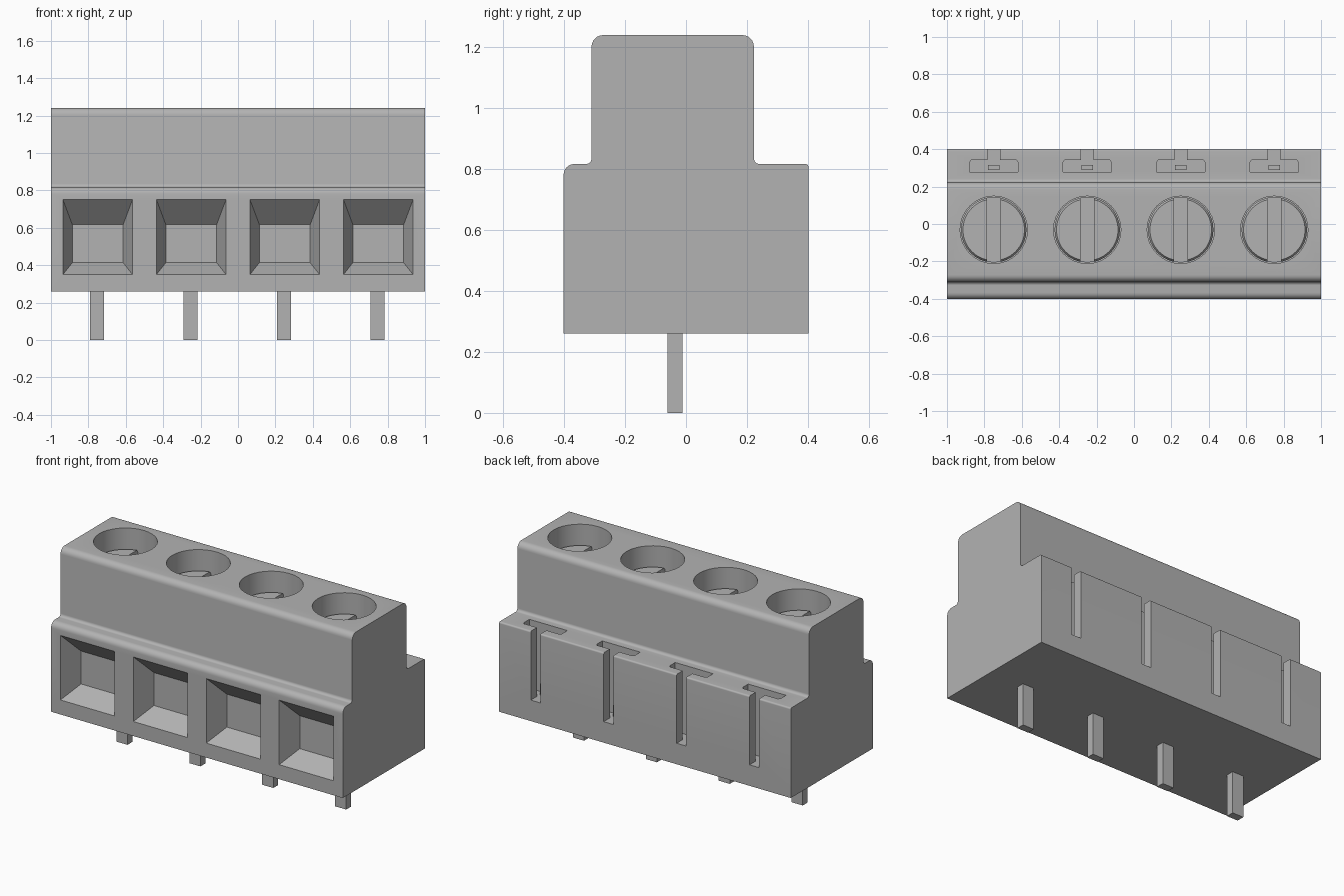
import bpy, bmesh, math

if "Cube" in bpy.data.objects:
    bpy.data.objects.remove(bpy.data.objects["Cube"], do_unlink=True)

grey = bpy.data.materials.new("plain_grey")
grey.use_nodes = True
colour = (0.45, 0.45, 0.45, 1)
grey.diffuse_color = colour
grey.node_tree.nodes["Principled BSDF"].inputs["Base Color"].default_value = colour

POLES = (-0.75, -0.25, 0.25, 0.75)


def loft(bm, rings):
    """Closed solid through rings with equal point counts."""
    loops = [[bm.verts.new(p) for p in ring] for ring in rings]
    n = len(loops[0])
    for a, b in zip(loops, loops[1:]):
        for i in range(n):
            bm.faces.new((a[i], a[(i + 1) % n], b[(i + 1) % n], b[i]))
    bm.faces.new(loops[0][::-1])
    bm.faces.new(loops[-1])


def finish(bm, name, smooth=True):
    bmesh.ops.recalc_face_normals(bm, faces=bm.faces[:])
    mesh = bpy.data.meshes.new(name)
    bm.to_mesh(mesh)
    bm.free()
    mesh.materials.append(grey)
    ob = bpy.data.objects.new(name, mesh)
    bpy.context.collection.objects.link(ob)
    if smooth:
        shade(ob)
    return ob


def shade(ob):
    bpy.ops.object.select_all(action='DESELECT')
    ob.select_set(True)
    bpy.context.view_layer.objects.active = ob
    bpy.ops.object.shade_smooth_by_angle(angle=math.radians(30))


def box(bm, x, y, z):
    loft(bm, [[(x[0], y[0], h), (x[1], y[0], h), (x[1], y[1], h), (x[0], y[1], h)] for h in z])


def circle(cx, cy, r, z, n=32):
    return [(cx + r * math.cos(2 * math.pi * i / n),
             cy + r * math.sin(2 * math.pi * i / n), z) for i in range(n)]


def rounded(corners, steps=6):
    """Outline whose corners (y, z, radius) are right angles with a fillet."""
    out = []
    for i, (y, z, r) in enumerate(corners):
        if r == 0:
            out.append((y, z))
            continue
        ends = []
        for q in (corners[i - 1], corners[(i + 1) % len(corners)]):
            d = math.hypot(q[0] - y, q[1] - z)
            ends.append(((q[0] - y) / d * r, (q[1] - z) / d * r))
        (ay, az), (by, bz) = ends
        for k in range(steps + 1):
            t = math.pi / 2 * k / steps
            u, v = 1 - math.sin(t), 1 - math.cos(t)
            out.append((y + ay * u + by * v, z + az * u + bz * v))
    return out


def cut(target, cutter):
    mod = target.modifiers.new("cut", 'BOOLEAN')
    mod.operation = 'DIFFERENCE'
    mod.solver = 'EXACT'
    mod.object = cutter
    bpy.ops.object.select_all(action='DESELECT')
    target.select_set(True)
    bpy.context.view_layer.objects.active = target
    bpy.ops.object.modifier_apply(modifier=mod.name)
    bpy.data.objects.remove(cutter, do_unlink=True)


# Housing: stepped, rounded side profile extruded along x
profile = rounded([(-0.402, 0.26, 0), (-0.402, 0.817, 0.036), (-0.31, 0.817, 0.018),
                   (-0.31, 1.24, 0.038), (0.223, 1.24, 0.038), (0.223, 0.817, 0.018),
                   (0.402, 0.817, 0.01), (0.402, 0.26, 0)])
bm = bmesh.new()
loft(bm, [[(x, y, z) for y, z in profile] for x in (-1, 1)])
housing = finish(bm, "housing", smooth=False)

# Openings cut into the housing
bm = bmesh.new()
for c in POLES:
    # tapered wire entry in the front
    def entry(y, t):
        x = 0.186 + (0.136 - 0.186) * t
        lo, hi = 0.35 + 0.063 * t, 0.75 - 0.133 * t
        return [(c - x, y, lo), (c + x, y, lo), (c + x, y, hi), (c - x, y, hi)]
    loft(bm, [entry(-0.402 - 0.013, -0.1), entry(-0.272, 1)])
    # round screw well in the top
    loft(bm, [circle(c, -0.031, 0.18, z) for z in (1.03, 1.3)])
    # T-shaped slot in the rear ledge
    tee = [(-0.13, 0.277), (0.13, 0.277), (0.13, 0.33), (0.12, 0.342), (0.033, 0.342),
           (0.033, 0.45), (-0.033, 0.45), (-0.033, 0.342), (-0.12, 0.342), (-0.13, 0.33)]
    loft(bm, [[(c + x, y, z) for x, y in tee] for z in (0.39, 0.9)])
cut(housing, finish(bm, "opening_cutter", smooth=False))
shade(housing)

for i, c in enumerate(POLES, 1):
    # Slotted screw head at the floor of its well
    bm = bmesh.new()
    loft(bm, [circle(c, -0.031, r, z) for r, z in ((0.175, 1.02), (0.175, 1.1), (0.165, 1.115))])
    screw = finish(bm, f"screw_{i}", smooth=False)
    bm = bmesh.new()
    box(bm, (c - 0.035, c + 0.035), (-0.3, 0.25), (1.05, 1.2))
    cut(screw, finish(bm, "slot_cutter", smooth=False))
    shade(screw)

    # Solder pin under the housing
    bm = bmesh.new()
    box(bm, (c - 0.042, c + 0.034), (-0.06, -0.012), (0, 0.3))
    finish(bm, f"pin_{i}", smooth=False)

    # Small contact lug inside the rear slot
    bm = bmesh.new()
    box(bm, (c - 0.03, c + 0.03), (0.29, 0.315), (0.38, 0.46))
    finish(bm, f"contact_lug_{i}", smooth=False)
